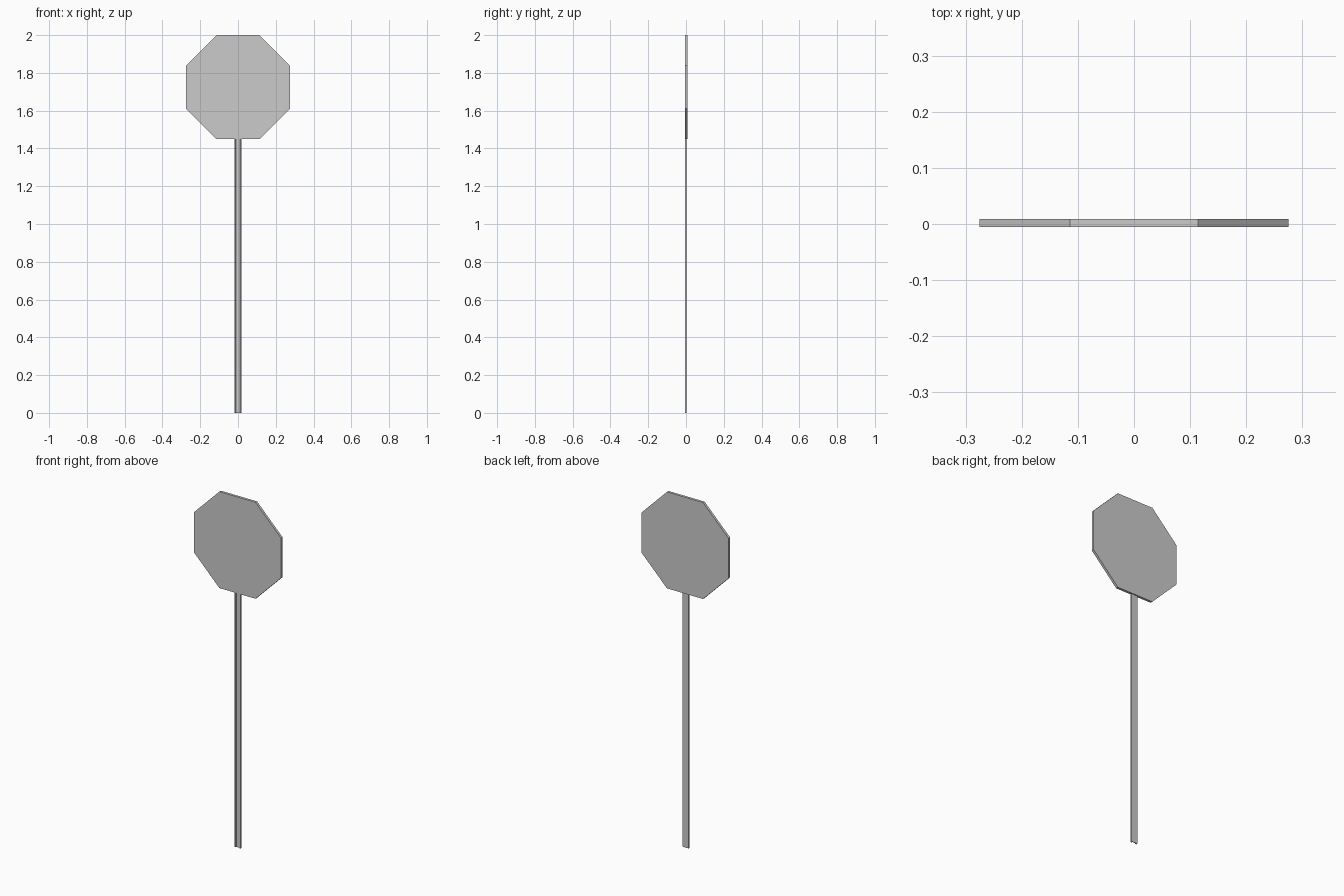
import bpy, bmesh, math

if "Cube" in bpy.data.objects:
    bpy.data.objects.remove(bpy.data.objects["Cube"])


def prism(name, pts, axis, lo, hi):
    """Extrude a 2D outline along y (pts are x,z) or z (pts are x,y)."""
    bm = bmesh.new()
    place = (lambda p: (p[0], lo, p[1])) if axis == 'y' else (lambda p: (p[0], p[1], lo))
    face = bm.faces.new([bm.verts.new(place(p)) for p in pts])
    ext = bmesh.ops.extrude_face_region(bm, geom=[face])
    move = (0, hi - lo, 0) if axis == 'y' else (0, 0, hi - lo)
    bmesh.ops.translate(bm, vec=move, verts=[v for v in ext['geom'] if isinstance(v, bmesh.types.BMVert)])
    bmesh.ops.recalc_face_normals(bm, faces=bm.faces)
    mesh = bpy.data.meshes.new(name)
    bm.to_mesh(mesh)
    bm.free()
    obj = bpy.data.objects.new(name, mesh)
    bpy.context.collection.objects.link(obj)
    return obj


# Octagonal plate
half = 0.275
radius = half / math.cos(math.pi / 8)
octagon = [(radius * math.cos(math.pi / 8 + i * math.pi / 4),
            1.725 + radius * math.sin(math.pi / 8 + i * math.pi / 4)) for i in range(8)]
prism("sign_plate", octagon, 'y', -0.005, 0.009)

# Channel post: flat back, two front lips
right = [(0.019, 0.003), (0.019, -0.005), (0.012, -0.005), (0.010, 0.000)]
channel = right + [(-x, y) for x, y in reversed(right)]
prism("channel_post", channel, 'z', 0.0, 1.452)
